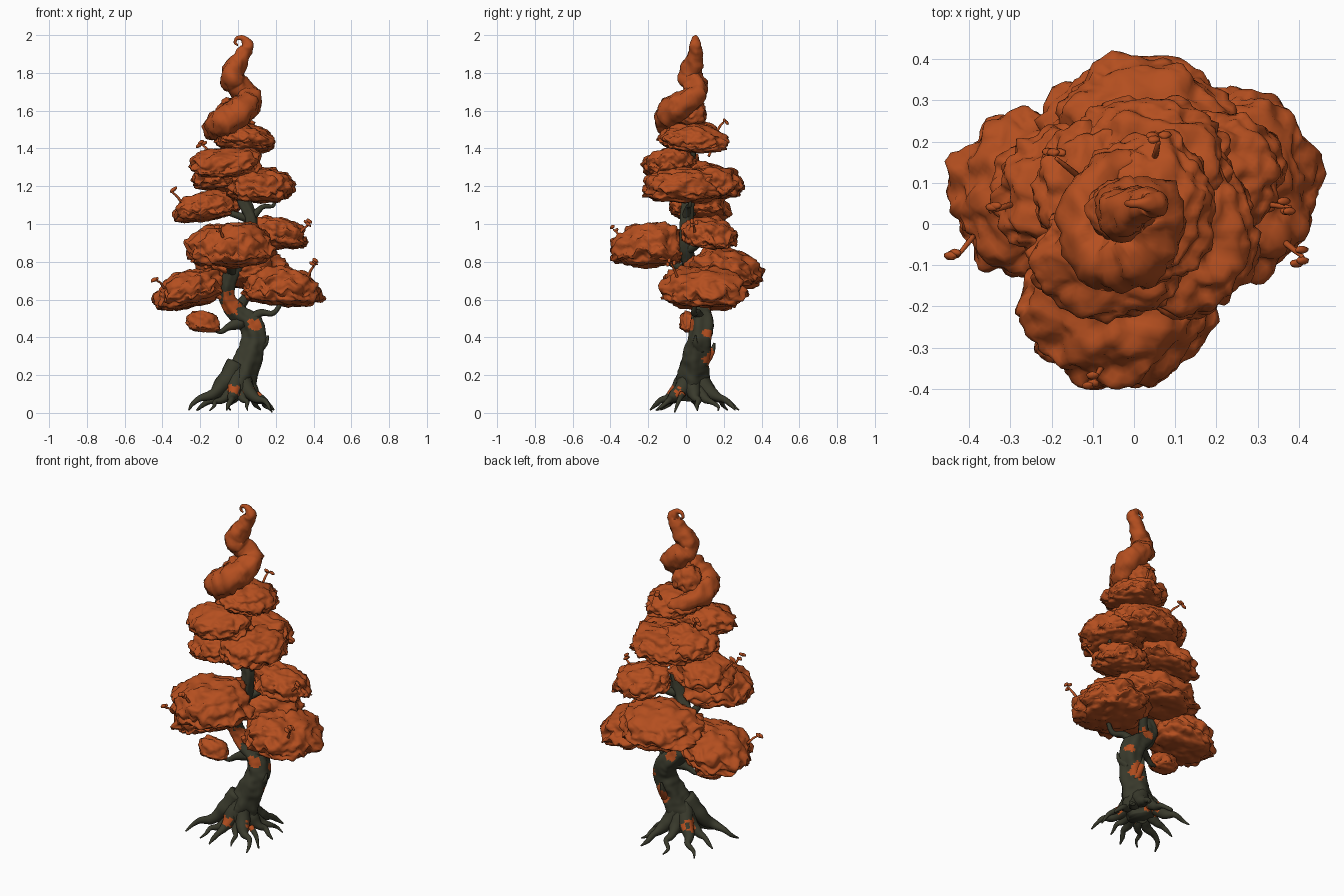
import bpy, bmesh, math, random
from mathutils import Vector, noise

random.seed(4)


def material(name, rgb):
    m = bpy.data.materials.new(name)
    m.diffuse_color = (*rgb, 1)
    return m


LEAF = material("autumn_orange", (0.46, 0.078, 0.014))
BARK = material("dark_bark", (0.041, 0.042, 0.025))

# Leafy moss spots on the bark: centre and radius
SPOTS = [(-0.04, 0.03, 0.58, 0.06), (0.09, 0.02, 0.475, 0.035), (-0.02, -0.06, 0.12, 0.035),
         (0.08, 0.13, 0.29, 0.05), (-0.08, 0.09, 0.12, 0.045), (0.12, 0.11, 0.42, 0.03),
         (0.02, 0.13, 0.55, 0.035), (-0.01, 0.1, 0.11, 0.03), (0.1, -0.03, 0.11, 0.025)]


def finish(bm, name, mats):
    bmesh.ops.recalc_face_normals(bm, faces=bm.faces)
    me = bpy.data.meshes.new(name)
    bm.to_mesh(me)
    bm.free()
    for m in mats:
        me.materials.append(m)
    for p in me.polygons:
        p.use_smooth = True
    ob = bpy.data.objects.new(name, me)
    bpy.context.collection.objects.link(ob)
    return ob


def spline(pts, n):
    """Catmull-Rom through (x, y, z, radius) points."""
    P = [Vector(p) for p in pts]
    P = [2 * P[0] - P[1]] + P + [2 * P[-1] - P[-2]]
    out = []
    for i in range(1, len(P) - 2):
        a, b, c, d = P[i - 1:i + 3]
        for k in range(n):
            t = k / n
            out.append(0.5 * (2 * b + (c - a) * t + (2 * a - 5 * b + 4 * c - d) * t * t
                              + (3 * b - a - 3 * c + d) * t ** 3))
    return out + [P[-2]]


def tube(name, pts, sides=8, n=5, rough=0.1, freq=14, flute=0.0, mat=BARK):
    """Swept lumpy tube; bark faces inside a moss spot become leafy."""
    bm = bmesh.new()
    path = spline(pts, n)
    rings, side = [], None
    for i, q in enumerate(path):
        c, r = q.xyz, max(q.w, 0.002)
        t = (path[min(i + 1, len(path) - 1)].xyz - path[max(i - 1, 0)].xyz).normalized()
        side = side or (Vector((1, 0, 0)) if abs(t.x) < 0.7 else Vector((0, 1, 0)))
        side = (side - t * side.dot(t)).normalized()
        up = t.cross(side)
        ring = []
        for k in range(sides):
            a = 2 * math.pi * k / sides
            d = side * math.cos(a) + up * math.sin(a)
            p = (c + d * r) * freq
            w = 1 + rough * (noise.noise(p) + 0.5 * noise.noise(p * 2.3)) + flute * math.sin(5 * a + c.z * 9)
            ring.append(bm.verts.new(c + d * r * w))
        rings.append(ring)
    for A, B in zip(rings, rings[1:]):
        for k in range(sides):
            bm.faces.new((A[k], A[k - 1], B[k - 1], B[k]))
    bm.faces.new(rings[0])
    bm.faces.new(rings[-1])
    if mat is BARK:
        for f in bm.faces:
            m = f.calc_center_median()
            wob = 1 + 0.6 * noise.noise(m * 30)
            f.material_index = int(any((m - Vector(s[:3])).length < s[3] * wob for s in SPOTS))
    return finish(bm, name, [mat, LEAF])


def clump(name, c, r, tilt=0.0, sub=5):
    """Domed leafy pad with a low ragged rim, sagging outward from the trunk."""
    bm = bmesh.new()
    bmesh.ops.create_icosphere(bm, subdivisions=sub, radius=1)
    c, s = Vector(c), Vector((random.random(), random.random(), random.random())) * 50
    out = Vector((c.x, c.y, 0)).normalized()
    for v in bm.verts:
        d = v.co.normalized()
        h = math.hypot(d.x, d.y)
        k = (h ** 2.5 + abs(d.z) ** 2.5) ** (-1 / 2.5)
        k *= 0.98 + 0.17 * noise.noise(d * 2.3 + s) + 0.11 * noise.noise(d * 5 + s) \
            + 0.04 * noise.noise(d * 11 + s)
        p = d * k
        rim = noise.noise(Vector((d.x, d.y, 0)) * 6 + s) * h ** 4
        z = p.z * (1.3 if p.z > 0 else 0.72) - 0.25 + 0.35 * rim
        p = Vector((p.x * r[0], p.y * r[1], z * r[2]))
        p.z -= tilt * p.dot(out)
        v.co = c + p
    return finish(bm, name, [LEAF])


# Trunk: S-curve rising through the foliage
tube("trunk", [(-0.02, 0.03, 0.07, 0.07), (-0.01, 0.03, 0.13, 0.085), (0.015, 0.04, 0.2, 0.082),
               (0.055, 0.055, 0.29, 0.07), (0.085, 0.075, 0.39, 0.064), (0.065, 0.085, 0.47, 0.062),
               (0.0, 0.085, 0.53, 0.053), (-0.05, 0.07, 0.59, 0.043), (-0.06, 0.05, 0.65, 0.04),
               (-0.03, 0.03, 0.74, 0.04), (0.04, 0.0, 0.86, 0.038),
               (0.07, 0.0, 1.0, 0.035), (0.03, 0.01, 1.12, 0.034), (-0.03, 0.01, 1.25, 0.03),
               (-0.01, 0.03, 1.4, 0.026), (0.0, 0.03, 1.6, 0.02), (0.0, 0.03, 1.72, 0.012)],
     sides=32, n=12, rough=0.15, flute=0.08)

# Roots: tip position, starting height, thickness
roots = [(-0.26, -0.13, 0.17, 1.1), (-0.21, 0.22, 0.15, 1), (0.17, -0.16, 0.14, 1), (0.12, 0.26, 0.16, 1.1),
         (-0.06, -0.19, 0.15, 1), (0.05, -0.14, 0.13, 0.8), (0.19, 0.06, 0.15, 1), (-0.04, 0.28, 0.15, 0.9),
         (-0.22, 0.06, 0.13, 0.9), (-0.15, -0.15, 0.13, 0.8), (0.18, 0.17, 0.13, 0.8)]
for i, (x, y, z0, w) in enumerate(roots):
    pts = []
    for j, (t, h, rad) in enumerate([(0.05, 1.5, 0.05), (0.32, 0.85, 0.04), (0.55, 0.55, 0.025),
                                     (0.73, 0.45, 0.016), (0.88, 0.27, 0.011), (1, 0.1, 0.004)]):
        j = random.uniform(-0.022, 0.022) * (j in (3, 4))
        pts.append((t * x - j * y * 5, 0.03 + t * (y - 0.03) + j * x * 5, z0 * h, rad * w))
    tube(f"root_{i}", pts, sides=10, n=6, rough=0.25)
tube("root_tip_low", [(0.1, -0.02, 0.1, 0.018), (0.15, -0.04, 0.06, 0.012), (0.18, -0.06, 0.004, 0.004)])

# Branches carrying the pads
branches = [
    [(0.05, 0.08, 0.48, 0.04), (0.12, 0.06, 0.53, 0.02), (0.19, 0.04, 0.53, 0.014), (0.25, 0.06, 0.62, 0.01)],
    [(0.02, 0.07, 0.48, 0.04), (-0.05, 0.05, 0.455, 0.02), (-0.1, 0.04, 0.43, 0.012), (-0.17, 0.03, 0.47, 0.007)],
    [(-0.05, 0.06, 0.6, 0.035), (-0.11, 0.06, 0.63, 0.02), (-0.2, 0.07, 0.66, 0.012)],
    [(0.0, 0.08, 0.55, 0.035), (0.05, 0.14, 0.63, 0.022), (0.07, 0.2, 0.72, 0.012)],
    [(-0.03, 0.03, 0.74, 0.03), (-0.04, -0.07, 0.79, 0.02), (-0.03, -0.18, 0.86, 0.012)],
    [(0.04, 0.0, 0.86, 0.03), (0.11, 0.06, 0.89, 0.018), (0.2, 0.12, 0.95, 0.01)],
    [(0.07, 0.0, 1.03, 0.025), (0.13, 0.01, 1.09, 0.013), (0.19, 0.02, 1.1, 0.01), (0.18, 0.02, 1.18, 0.006)],
    [(0.05, 0.0, 1.03, 0.025), (-0.05, 0.04, 1.06, 0.015), (-0.15, 0.07, 1.09, 0.01)],
    [(0.1, 0.07, 0.34, 0.04), (0.145, 0.05, 0.37, 0.015), (0.16, 0.05, 0.41, 0.004)],
    [(0.07, 0.09, 0.26, 0.03), (0.06, 0.135, 0.32, 0.016), (0.06, 0.15, 0.37, 0.006)],
]
for i, b in enumerate(branches):
    tube(f"branch_{i}", b)

# Leafy pads: centre, radii, outward sag
pads = [
    ((-0.26, 0.08, 0.65), (0.185, 0.20, 0.095), 0.22),
    ((0.235, 0.09, 0.665), (0.205, 0.225, 0.105), 0.10),
    ((0.02, 0.20, 0.76), (0.24, 0.20, 0.10), 0.08),
    ((-0.04, -0.19, 0.885), (0.225, 0.205, 0.115), 0.06),
    ((0.20, 0.125, 0.95), (0.16, 0.145, 0.08), 0.15),
    ((-0.165, 0.07, 1.09), (0.175, 0.16, 0.075), 0.16),
    ((0.12, -0.02, 1.20), (0.175, 0.205, 0.09), 0.0),
    ((0.03, 0.14, 1.22), (0.20, 0.165, 0.085), 0.05),
    ((-0.09, 0.08, 1.25), (0.15, 0.16, 0.07), 0.1),
    ((-0.06, -0.08, 1.325), (0.185, 0.145, 0.075), 0.12),
    ((0.035, 0.04, 1.45), (0.16, 0.18, 0.07), 0.1),
]
for i, (c, r, t) in enumerate(pads):
    clump(f"leaf_pad_{i}", c, r, t)
clump("small_leaf_pad", (-0.185, 0.03, 0.48), (0.09, 0.065, 0.055), -0.1, 4)

# Curling crown: a coil that climbs round the trunk and ends in a hook
tube("crown_curl", [(0.02, 0.16, 1.46, 0.02), (-0.06, 0.13, 1.48, 0.045), (-0.115, 0.05, 1.505, 0.06),
                    (-0.11, -0.03, 1.52, 0.07), (-0.06, -0.085, 1.545, 0.075),
                    (0.01, -0.08, 1.595, 0.075), (0.055, -0.015, 1.64, 0.068), (0.045, 0.05, 1.685, 0.062),
                    (-0.01, 0.05, 1.735, 0.062), (-0.035, 0.025, 1.79, 0.06), (0.0, 0.04, 1.855, 0.048),
                    (0.04, 0.05, 1.915, 0.036), (0.05, 0.05, 1.95, 0.03), (0.025, 0.05, 1.982, 0.017),
                    (-0.005, 0.05, 1.982, 0.012), (-0.015, 0.05, 1.96, 0.008), (0.0, 0.05, 1.945, 0.003)],
     sides=20, n=7, rough=0.3, freq=21, mat=LEAF)
clump("crown_core", (-0.03, 0.03, 1.59), (0.085, 0.08, 0.07), 0, 4)

# Sprigs: a twig with a few small leaves at the tip
sprigs = [((0.36, -0.04, 0.7), (0.41, -0.08, 0.79)), ((0.31, 0.05, 0.93), (0.38, 0.04, 1.0)),
          ((-0.29, 0.05, 1.1), (-0.35, 0.03, 1.17)), ((0.05, 0.16, 1.48), (0.06, 0.2, 1.54)),
          ((-0.14, 0.12, 1.36), (-0.19, 0.16, 1.42)), ((-0.39, -0.03, 0.66), (-0.43, -0.08, 0.7)),
          ((-0.08, -0.35, 0.93), (-0.1, -0.385, 0.97))]
for i, (a, b) in enumerate(sprigs):
    a, b = Vector(a), Vector(b)
    tube(f"sprig_twig_{i}", [(*a, 0.008), (*((a + b) / 2 + Vector((0, 0, 0.008))), 0.007), (*b, 0.005)],
         sides=6, mat=LEAF)
    for k in range(3):
        d = Vector((random.uniform(-1, 1), random.uniform(-1, 1), random.uniform(-0.3, 1))) * 0.018
        clump(f"sprig_leaf_{i}_{k}", b + d, (0.016, 0.01, 0.01), 0.5, 2)
